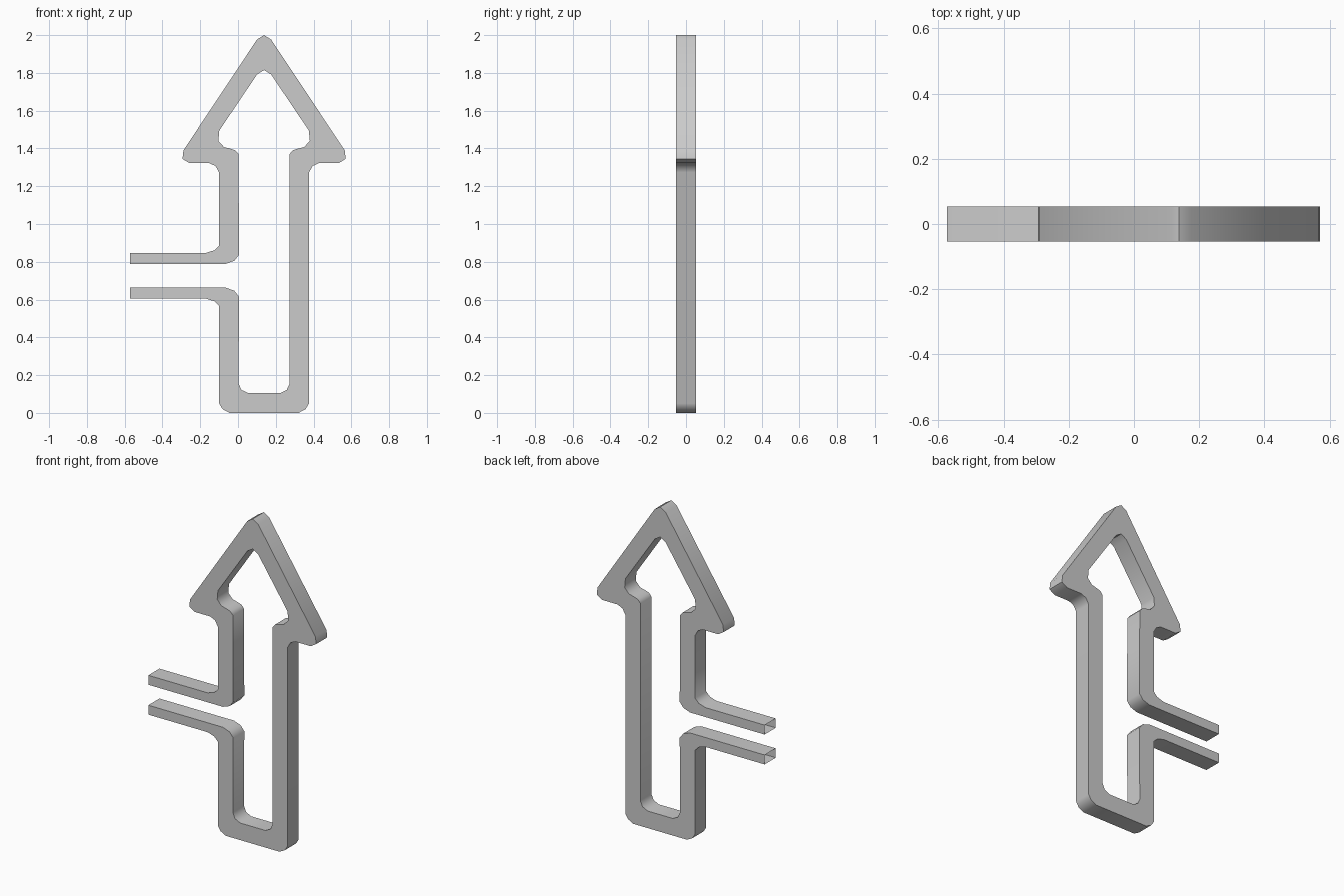
import bpy, bmesh

if "Cube" in bpy.data.objects:
    bpy.data.objects.remove(bpy.data.objects["Cube"])

HALF_DEPTH = 0.054
MID_X = 0.138     # symmetry line of the arrow
MID_Z = 0.726     # symmetry line of the two arms

# Each entry pairs an outer with an inner outline point (u_out, z_out, u_in, z_in)
head = [  # right half of arrow, from beside the apex down to the stem
    (.037, 1.977, .037, 1.792),
    (.427, 1.39, .237, 1.495), (.432, 1.345, .242, 1.44), (.395, 1.322, .212, 1.407),
    (.290, 1.322, .182, 1.40), (.257, 1.307, .152, 1.39), (.238, 1.273, .135, 1.37),
]
base = [  # lower right corner of the stem
    (.238, .05, .135, .155), (.220, .02, .120, .122), (.183, 0, .085, .105),
]
arm = [  # arm, from open end to its bend, z measured from MID_Z
    (-.573, .121, -.573, .063), (-.17, .121, -.065, .063),
    (-.125, .135, -.02, .079), (-.10, .160, .005, .110),
]


def side(points, s):
    return [(MID_X + s * a, b, MID_X + s * c, d) for a, b, c, d in points]


def arm_at(points, s):
    return [(a, MID_Z + s * b, c, MID_Z + s * d) for a, b, c, d in points]


# Full band: upper arm, left head, apex, right head, base, lower arm
band = (arm_at(arm, 1) + side(head[::-1], -1) + side([(0, 2.0, 0, 1.815)], 1)
        + side(head, 1) + side(base, 1) + side(base[::-1], -1)
        + arm_at(arm[::-1], -1))

# Sweep a rectangular section along the band; arm ends stay open
bm = bmesh.new()
rings = [[bm.verts.new(co) for co in (
    (xo, -HALF_DEPTH, zo), (xi, -HALF_DEPTH, zi),
    (xi, HALF_DEPTH, zi), (xo, HALF_DEPTH, zo))] for xo, zo, xi, zi in band]
for r, q in zip(rings, rings[1:]):
    for k in range(4):
        n = (k + 1) % 4
        bm.faces.new((r[k], q[k], q[n], r[n]))
bm.normal_update()
# Make the front face towards -y
if bm.faces[:][0].normal.y > 0:
    bmesh.ops.reverse_faces(bm, faces=bm.faces[:])

mesh = bpy.data.meshes.new("arrow_frame")
bm.to_mesh(mesh)
bm.free()
frame = bpy.data.objects.new("arrow_frame", mesh)
bpy.context.collection.objects.link(frame)
bpy.context.view_layer.objects.active = frame
frame.select_set(True)
bpy.ops.object.shade_smooth_by_angle(angle=0.87)
